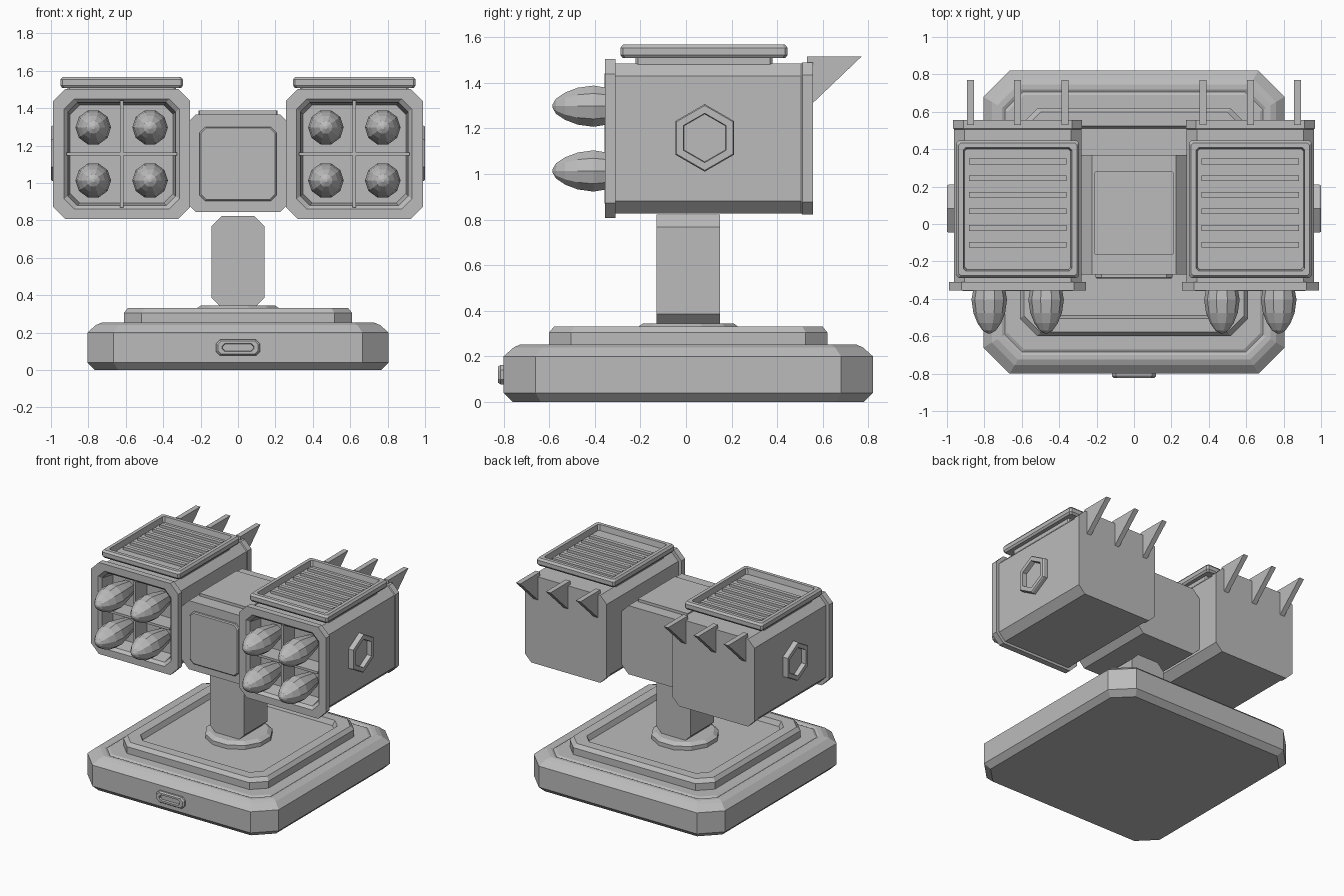
import bpy, bmesh, math
from mathutils import Vector

CY = 0.01   # depth centre of the base and column

grey = bpy.data.materials.new("plain_grey")
grey.diffuse_color = (0.5, 0.5, 0.5, 1)

# axis swaps: (u, v, depth) -> world
MAP = {
    "Z": lambda u, v, d: (u, v, d),
    "Y": lambda u, v, d: (u, d, v),
    "X": lambda u, v, d: (d, u, v),
}


def octagon(w, h, c):
    """Rectangle of half size w x h with corners cut by c."""
    return [(w, -h + c), (w, h - c), (w - c, h), (-w + c, h),
            (-w, h - c), (-w, -h + c), (-w + c, -h), (w - c, -h)]


def polygon(r, n, start=0.0):
    return [(r * math.cos(start + math.tau * i / n),
             r * math.sin(start + math.tau * i / n)) for i in range(n)]


def loft(name, rings, axis="Z", centre=(0, 0, 0)):
    """Skin a list of (outline, depth) rings and cap both ends."""
    bm = bmesh.new()
    c = Vector(centre)
    loops = [[bm.verts.new(Vector(MAP[axis](u, v, d)) + c) for u, v in pts]
             for pts, d in rings]
    for a, b in zip(loops, loops[1:]):
        n = len(a)
        for i in range(n):
            bm.faces.new((a[i], a[(i + 1) % n], b[(i + 1) % n], b[i]))
    bm.faces.new(loops[0])
    bm.faces.new(loops[-1])
    bmesh.ops.recalc_face_normals(bm, faces=bm.faces)
    mesh = bpy.data.meshes.new(name)
    bm.to_mesh(mesh)
    bm.free()
    mesh.materials.append(grey)
    ob = bpy.data.objects.new(name, mesh)
    bpy.context.collection.objects.link(ob)
    return ob


def box(name, lo, hi):
    pts = [(lo[0], lo[1]), (hi[0], lo[1]), (hi[0], hi[1]), (lo[0], hi[1])]
    return loft(name, [(pts, lo[2]), (pts, hi[2])])


# base slab with chamfered rims
loft("base", [(octagon(0.805 - i, 0.81 - i, 0.14 - i * 0.4), z) for i, z in
              [(0.04, 0), (0, 0.04), (0, 0.2), (0.045, 0.24),
               (0.075, 0.253), (0.10, 0.253), (0.115, 0.245), (0.13, 0.253)]],
     centre=(0, CY, 0))

# raised tier with a sunken floor
loft("base_tier", [(octagon(0.61 - i, 0.61 - i, 0.095 - i * 0.3), z) for i, z in
                   [(0, 0.24), (0, 0.305), (0.022, 0.332), (0.095, 0.332), (0.11, 0.295)]],
     centre=(0, CY, 0))

# collar around the column foot
loft("column_collar", [(polygon(r, 12, math.pi / 12), z) for r, z in
                       [(0.235, 0.28), (0.235, 0.325), (0.205, 0.345)]],
     centre=(0, CY, 0))

# column
loft("column", [(octagon(0.143, 0.245, 0.055), -0.14), (octagon(0.143, 0.245, 0.055), 0.14)],
     "Y", (0, CY, 0.577))

# front button with a slot
loft("front_button", [(octagon(w, h, c), y) for w, h, c, y in
                      [(0.118, 0.043, 0.022, -0.78), (0.118, 0.043, 0.022, -0.813),
                       (0.108, 0.035, 0.018, -0.824), (0.086, 0.021, 0.014, -0.824),
                       (0.082, 0.018, 0.012, -0.808)]],
     "Y", (0, 0, 0.12))

# hub between the pods
loft("hub", [(octagon(0.285, 0.261, 0.06), y) for y in (-0.27, 0.37)], "Y", (0, 0, 1.106))
loft("hub_top_plate", [(octagon(0.21, 0.223, 0.005), 1.35), (octagon(0.21, 0.223, 0.005), 1.388)],
     centre=(0, 0.057, 0))
loft("hub_front_panel", [(octagon(0.205, 0.198, 0.03), -0.25), (octagon(0.205, 0.198, 0.03), -0.285),
                         (octagon(0.198, 0.191, 0.028), -0.292)], "Y", (0, 0, 1.102))

for s, side in ((-1, "left"), (1, "right")):
    px, pz = s * 0.622, 1.155

    # pod: back rim, body, front frame and open recess
    loft(side + "_pod", [(octagon(w, h, c), y) for w, h, c, y in
                         [(0.345, 0.333, 0.055, 0.557), (0.345, 0.333, 0.055, 0.51),
                          (0.34, 0.329, 0.055, 0.505), (0.34, 0.329, 0.055, -0.31),
                          (0.366, 0.348, 0.065, -0.31), (0.366, 0.348, 0.065, -0.355),
                          (0.308, 0.295, 0.055, -0.355), (0.288, 0.275, 0.05, -0.335),
                          (0.275, 0.262, 0.05, -0.22)]],
         "Y", (px, 0, pz))

    # divider bars and rockets
    box(side + "_upright_bar", (px - 0.009, -0.357, pz - 0.285), (px + 0.009, -0.215, pz + 0.285))
    box(side + "_cross_bar", (px - 0.296, -0.357, pz - 0.009), (px + 0.296, -0.215, pz + 0.009))
    for i in (-1, 1):
        for k in (-1, 1):
            loft(side + "_rocket", [(polygon(r, 10), y) for r, y in
                                    [(0.055, -0.21), (0.08, -0.32), (0.095, -0.405), (0.085, -0.475),
                                     (0.063, -0.53), (0.035, -0.57), (0.008, -0.585)]],
                 "Y", (px + i * 0.152, 0, pz + k * 0.142))

    # roof vent: neck, rimmed tray and slats
    loft(side + "_vent_neck", [(octagon(0.29, 0.30, 0.01), z) for z in (1.47, 1.515)],
         centre=(px, 0.079, 0))
    loft(side + "_vent_tray", [(octagon(0.328 - i, 0.367 - i, 0.012), z) for i, z in
                               [(0.01, 1.508), (0, 1.522), (0, 1.552), (0.012, 1.567),
                                (0.038, 1.567), (0.045, 1.525)]],
         centre=(px, 0.079, 0))
    for j in range(6):
        y = -0.11 + j * 0.0888
        box(side + "_vent_slat", (px - 0.26, y - 0.015, 1.515), (px + 0.26, y + 0.015, 1.545))

    # rear fins
    for k in (-1, 0, 1):
        x = px + k * 0.253
        fin = [(0.53, 1.515), (0.77, 1.515), (0.55, 1.305), (0.53, 1.305)]
        loft(side + "_rear_fin", [(fin, x - 0.019), (fin, x + 0.019)], "X")

    # hexagonal side ring
    loft(side + "_hex_ring", [(polygon(r, 6, math.pi / 6), s * x) for r, x in
                              [(0.148, 0.94), (0.148, 0.992), (0.142, 1.0), (0.108, 1.0), (0.105, 0.966)]],
         "X", (0, 0.082, 1.158))
